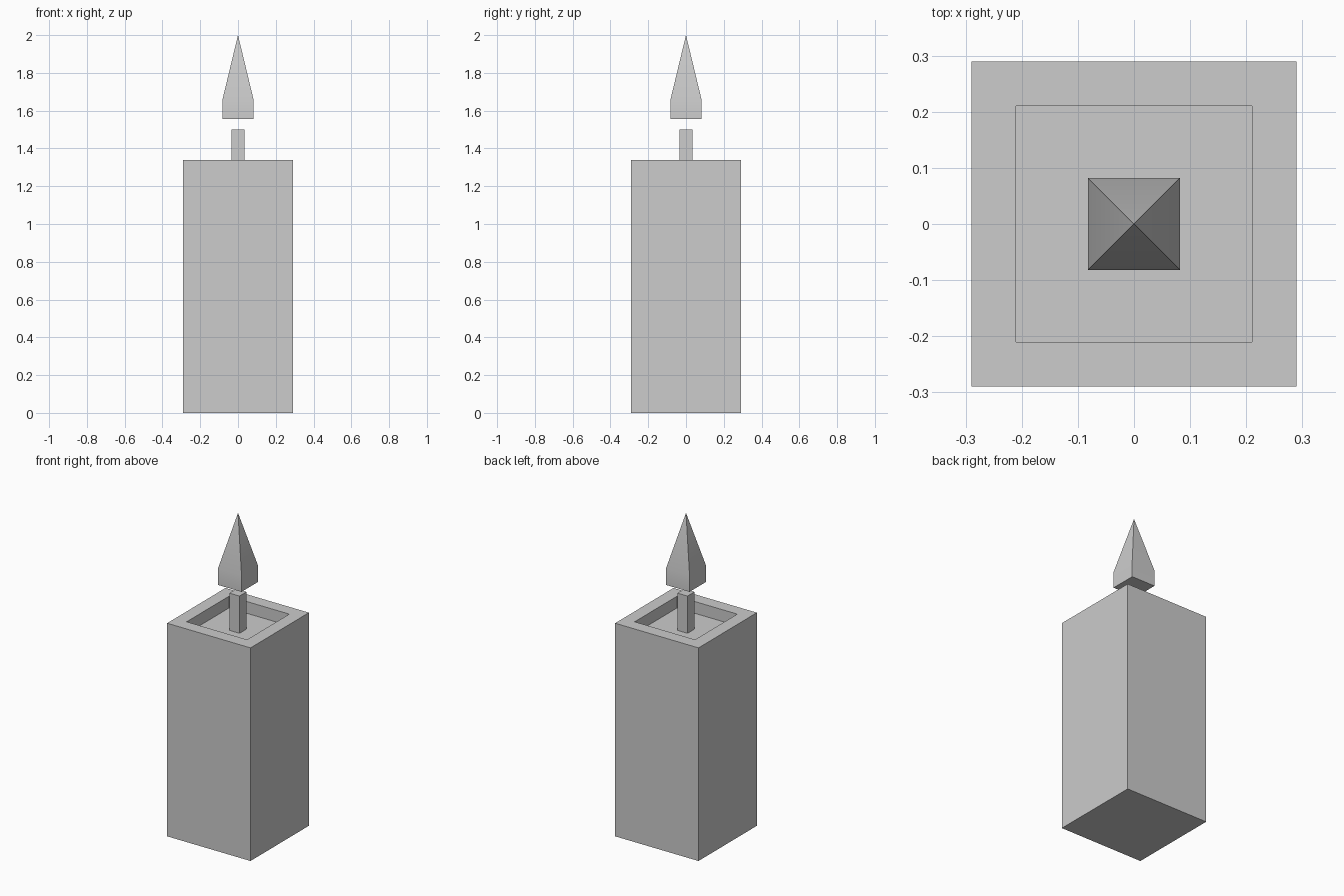
import bpy
import bmesh
import math

cube = bpy.data.objects.get("Cube")
if cube:
    bpy.data.objects.remove(cube, do_unlink=True)

# Single wax grey used on every part
GREY = (0.604, 0.604, 0.604, 1.0)
wax = bpy.data.materials.new("light_grey")
wax.use_nodes = True
wax.diffuse_color = GREY
wax.node_tree.nodes["Principled BSDF"].inputs["Base Color"].default_value = GREY


def square_loft(name, profile):
    """Stack square rings from (half width, height) pairs; zero width makes a point."""
    bm = bmesh.new()
    rings = []
    for half, z in profile:
        corners = [(-1, -1), (1, -1), (1, 1), (-1, 1)] if half else [(0, 0)]
        rings.append([bm.verts.new((x * half, y * half, z)) for x, y in corners])
    for low, high in zip(rings, rings[1:]):
        for i in range(4):
            j = (i + 1) % 4
            top = [high[j], high[i]] if len(high) == 4 else [high[0]]
            bm.faces.new([low[i], low[j]] + top)
    bm.faces.new(rings[0][::-1])
    if len(rings[-1]) == 4:
        bm.faces.new(rings[-1])
    bmesh.ops.recalc_face_normals(bm, faces=bm.faces)
    mesh = bpy.data.meshes.new(name)
    bm.to_mesh(mesh)
    bm.free()
    mesh.materials.append(wax)
    obj = bpy.data.objects.new(name, mesh)
    bpy.context.collection.objects.link(obj)
    return obj


# Candle body with a sunken square well in its top
square_loft("candle_body", [(0.29, 0), (0.29, 1.34), (0.21, 1.34), (0.21, 1.266)])

# Wick standing on the floor of the well
square_loft("wick", [(0.035, 1.266), (0.035, 1.5)])

# Floating flame: short square base rising to a point
flame = square_loft("flame", [(0.082, 1.557), (0.082, 1.66), (0, 2.0)])
bpy.ops.object.select_all(action="DESELECT")
flame.select_set(True)
bpy.context.view_layer.objects.active = flame
bpy.ops.object.shade_smooth_by_angle(angle=math.radians(30))
